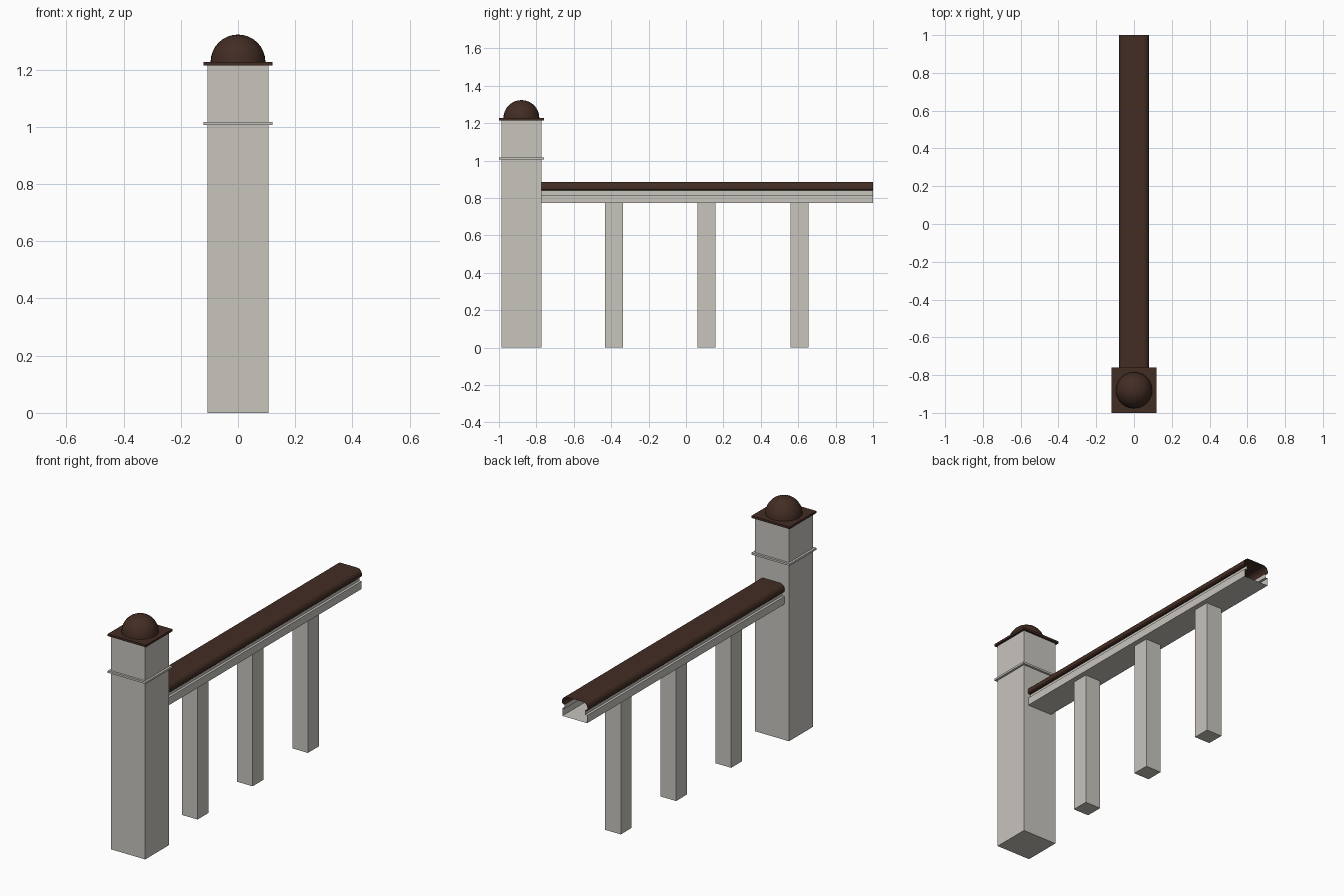
import bpy, bmesh, math
from mathutils import Matrix

if "Cube" in bpy.data.objects:
    bpy.data.objects.remove(bpy.data.objects["Cube"])


def material(name, rgb):
    m = bpy.data.materials.new(name)
    m.diffuse_color = (*rgb, 1)
    m.use_nodes = True
    m.node_tree.nodes["Principled BSDF"].inputs["Base Color"].default_value = m.diffuse_color
    return m


STONE = material("pale_stone", (0.58, 0.555, 0.515))
BROWN = material("dark_brown", (0.055, 0.026, 0.017))
POST_Y = -0.88


def finish(name, bm, mat, smooth=False):
    me = bpy.data.meshes.new(name)
    bm.to_mesh(me)
    bm.free()
    ob = bpy.data.objects.new(name, me)
    me.materials.append(mat)
    bpy.context.collection.objects.link(ob)
    if smooth:
        bpy.ops.object.select_all(action='DESELECT')
        ob.select_set(True)
        bpy.context.view_layer.objects.active = ob
        bpy.ops.object.shade_smooth_by_angle(angle=math.radians(35))
    return ob


def box(name, y, half, z0, z1, mat):
    bm = bmesh.new()
    bmesh.ops.create_cube(bm, size=1, matrix=Matrix.Translation((0, y, (z0 + z1) / 2))
                          @ Matrix.Diagonal((2 * half, 2 * half, z1 - z0, 1)))
    return finish(name, bm, mat)


def sheet(name, profile, y0, y1, mat, smooth=False):
    """Open x-z profile extruded along y."""
    bm = bmesh.new()
    a = [bm.verts.new((x, y0, z)) for x, z in profile]
    b = [bm.verts.new((x, y1, z)) for x, z in profile]
    for i in range(len(profile) - 1):
        bm.faces.new((a[i], a[i + 1], b[i + 1], b[i]))
    return finish(name, bm, mat, smooth)


def mirrored(half):
    """Complete a right-hand half profile with its left mirror."""
    return half + [(-x, z) for x, z in reversed(half)]


# Newel post with trim band and cap plate
box("newel_post", POST_Y, 0.1075, 0, 1.215, STONE)
box("post_trim_band", POST_Y, 0.12, 1.006, 1.017, STONE)
box("post_cap_plate", POST_Y, 0.12, 1.215, 1.227, BROWN)

# Domed finial: sphere cut at its equator
bm = bmesh.new()
bmesh.ops.create_uvsphere(bm, u_segments=32, v_segments=16, radius=0.096,
                          matrix=Matrix.Translation((0, POST_Y, 1.227)))
bmesh.ops.bisect_plane(bm, geom=bm.verts[:] + bm.edges[:] + bm.faces[:],
                       plane_co=(0, 0, 1.227), plane_no=(0, 0, 1), clear_inner=True)
finish("finial_dome", bm, BROWN, True)

# Balusters
for i, y in enumerate((-0.385, 0.11, 0.607)):
    box(f"baluster_{i + 1}", y, 0.049, 0, 0.772, STONE)

# Stepped channel under the handrail, open at the far end
channel = [(0.064, 0.84), (0.064, 0.816), (0.078, 0.816), (0.078, 0.772)]
sheet("rail_channel", mirrored(channel), -0.7725, 1.0, STONE)

# Hollow handrail with rounded shoulders and a small inward lip
r = 0.03
rail = [(0.064, 0.84), (0.074, 0.84), (0.08, 0.846)]
rail += [(0.08 - r + r * math.cos(t), 0.886 - r + r * math.sin(t))
         for t in (k * math.pi / 16 for k in range(9))]
sheet("handrail", mirrored(rail)[::-1], -0.7725, 1.0, BROWN, True)
